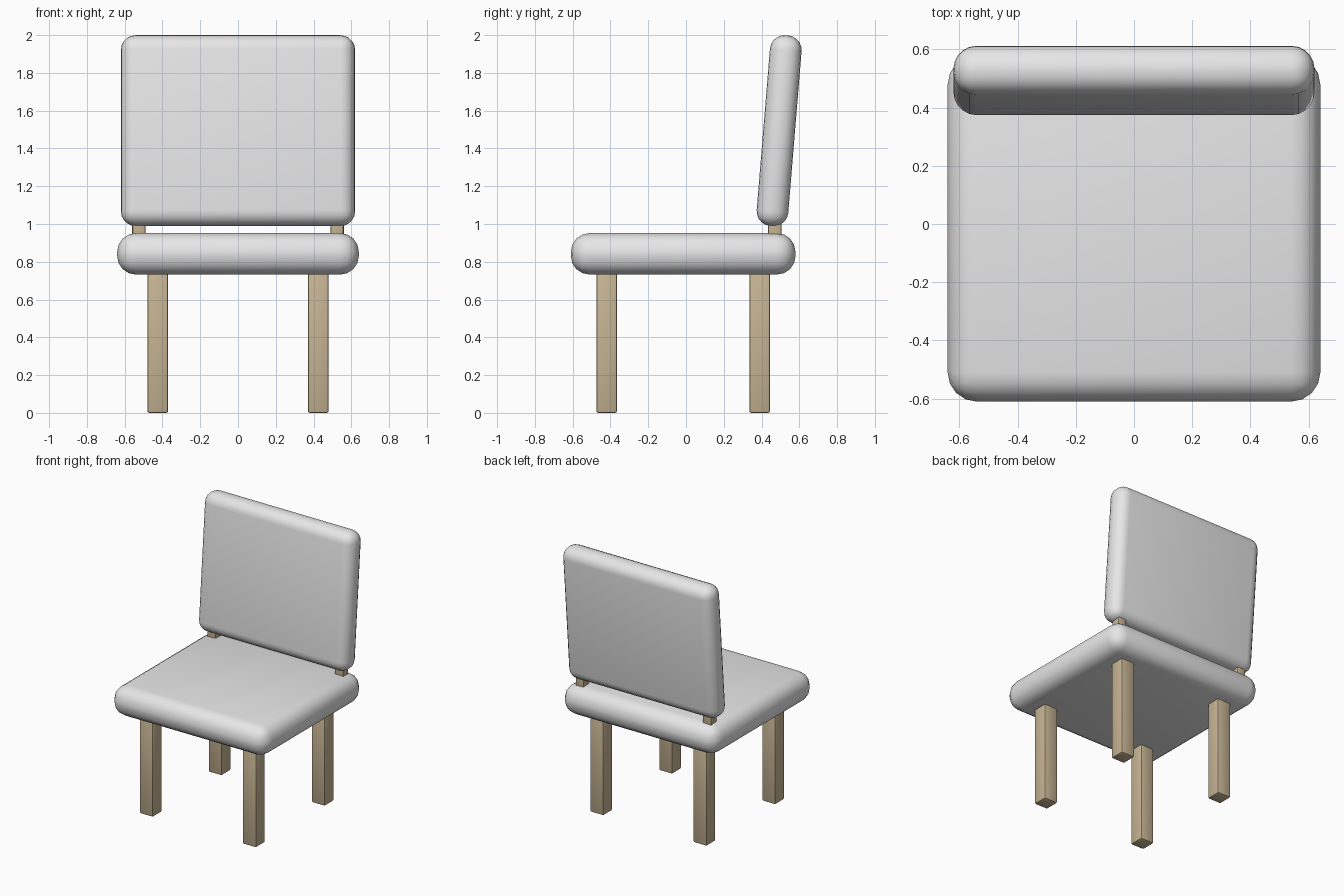
import bpy
import math

if "Cube" in bpy.data.objects:
    bpy.data.objects.remove(bpy.data.objects["Cube"])


def material(name, rgb):
    m = bpy.data.materials.new(name)
    m.diffuse_color = (*rgb, 1)
    m.use_nodes = True
    m.node_tree.nodes["Principled BSDF"].inputs["Base Color"].default_value = m.diffuse_color
    return m


FABRIC = material("light grey fabric", (0.8, 0.8, 0.8))
WOOD = material("tan wood", (0.57, 0.46, 0.295))


def rounded_box(name, centre, size, radius, segments, mat, tilt=0):
    bpy.ops.mesh.primitive_cube_add(size=1, location=centre)
    ob = bpy.context.object
    ob.name = name
    ob.scale = size
    bpy.ops.object.transform_apply(location=False, rotation=False, scale=True)
    bevel = ob.modifiers.new("rounding", "BEVEL")
    bevel.width = radius
    bevel.segments = segments
    bevel.limit_method = 'NONE'
    bpy.ops.object.modifier_apply(modifier=bevel.name)
    bpy.ops.object.shade_smooth_by_angle(angle=math.radians(40))
    ob.rotation_euler.x = tilt
    ob.data.materials.append(mat)
    return ob


# Cushions: seat slab and slightly reclined backrest
rounded_box("seat", (0, -0.015, 0.842), (1.28, 1.19, 0.22), 0.1, 4, FABRIC)
rounded_box("backrest", (0, 0.493, 1.494), (1.24, 0.168, 1.013), 0.078, 5,
            FABRIC, -math.radians(4.7))

for side, sx in (("left", -1), ("right", 1)):
    # Square legs, running up into the seat
    for end, y in (("front", -0.42), ("back", 0.39)):
        rounded_box(f"{end}_{side}_leg", (sx * 0.425, y, 0.38),
                    (0.11, 0.11, 0.76), 0.01, 2, WOOD)
    # Short posts holding the backrest above the seat
    rounded_box(f"{side}_back_post", (sx * 0.525, 0.47, 0.99),
                (0.07, 0.07, 0.22), 0.01, 2, WOOD)
